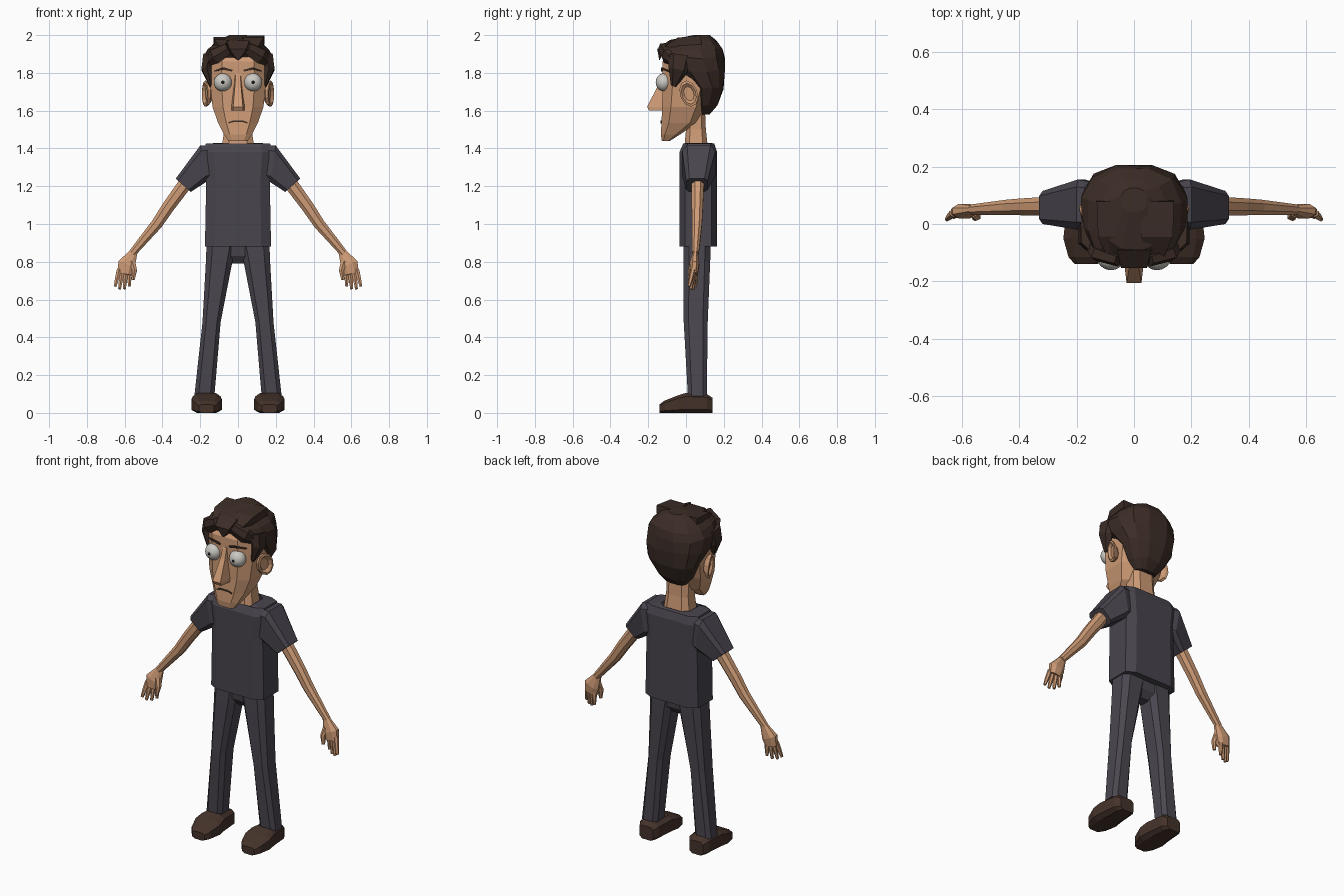
import bpy, bmesh, math, random
from mathutils import Vector

random.seed(4)
cube = bpy.data.objects.get("Cube")
if cube:
    bpy.data.objects.remove(cube, do_unlink=True)


def material(name, *rgb):
    mat = bpy.data.materials.new(name)
    mat.use_nodes = True
    mat.diffuse_color = (*rgb, 1)
    bsdf = next(node for node in mat.node_tree.nodes if node.type == 'BSDF_PRINCIPLED')
    bsdf.inputs["Base Color"].default_value = (*rgb, 1)
    return mat


SKIN = material("skin", 0.62, 0.33, 0.18)
SHIRT = material("shirt_cloth", 0.065, 0.058, 0.075)
PANTS = material("trouser_cloth", 0.07, 0.062, 0.08)
HAIR = material("dark_hair", 0.045, 0.026, 0.02)
SHOE = material("shoe_leather", 0.058, 0.032, 0.023)
WHITE = material("eye_white", 0.6, 0.59, 0.55)
BLACK = material("pupil_black", 0.01, 0.01, 0.01)


def add_object(name, bm, materials):
    mesh = bpy.data.meshes.new(name)
    bm.to_mesh(mesh)
    for mat in materials:
        mesh.materials.append(mat)
    bpy.context.collection.objects.link(bpy.data.objects.new(name, mesh))


def finish(name, bm, *materials, pair=False):
    """Make the object; a pair gives the left one and its mirrored twin."""
    bmesh.ops.recalc_face_normals(bm, faces=bm.faces)
    add_object("left_" + name if pair else name, bm, materials)
    if pair:
        for vert in bm.verts:
            vert.co.x *= -1
        bmesh.ops.reverse_faces(bm, faces=bm.faces)
        add_object("right_" + name, bm, materials)
    bm.free()


def ring(centre, u, v, sides=8, power=0.6):
    """Rounded-box outline with half axes u and v; a lower power is boxier."""
    def rounded(value):
        return math.copysign(abs(value / math.cos(math.pi / sides)) ** power, value)

    angles = [(i + 0.5) * math.tau / sides for i in range(sides)]
    return [Vector(centre) + Vector(u) * rounded(math.cos(a)) + Vector(v) * rounded(math.sin(a))
            for a in angles]


def slab(z, half_width, front, back, x=0, **shape):
    """Level outline between a front and a back depth."""
    return ring((x, (front + back) / 2, z), (half_width, 0, 0), (0, (back - front) / 2, 0), **shape)


def loft(name, rings, mat, pair=False, open_end=False):
    bm = bmesh.new()
    rows = [[bm.verts.new(point) for point in outline] for outline in rings]
    for low, high in zip(rows, rows[1:]):
        for i in range(len(low)):
            bm.faces.new((low[i - 1], low[i], high[i], high[i - 1]))
    bm.faces.new(rows[0])
    if not open_end:
        bm.faces.new(rows[-1])
    finish(name, bm, mat, pair=pair)


def tube(name, path, widths, mat, flat=1, pair=False, sides=8):
    """Limb along a path; flat is its depth compared with its width."""
    path = [Vector(point) for point in path]
    rings = []
    for i, (point, width) in enumerate(zip(path, widths)):
        along = (path[min(i + 1, len(path) - 1)] - path[max(i - 1, 0)]).normalized()
        depth = Vector((0, 1, 0))
        depth = (depth - along * depth.dot(along)).normalized()
        rings.append(ring(point, along.cross(depth) * width, depth * width * flat, sides, power=0.9))
    loft(name, rings, mat, pair)


# Shirt body with a collar dipped at the front
collar = slab(1.43, 0.095, -0.02, 0.13)
for point in sorted(collar, key=lambda p: p.y)[:2]:
    point.z -= 0.045
    point.x *= 0.6
body = [(0.88, 0.175), (1.24, 0.168), (1.38, 0.185)]
loft("shirt_body", [slab(z, half, -0.035, 0.165, power=0.4) for z, half in body]
     + [slab(1.425, 0.17, -0.015, 0.15, power=0.4), collar], SHIRT, open_end=True)


# Sleeves, each section set by its upper and lower edge
def sleeve_section(upper, lower, front, back):
    upper, lower = (Vector((x, (front + back) / 2, z)) for x, z in (upper, lower))
    return ring((upper + lower) / 2, (upper - lower) / 2, (0, (back - front) / 2, 0), power=0.4)


loft("sleeve", [sleeve_section((0.12, 1.42), (0.12, 1.24), -0.01, 0.14),
                sleeve_section((0.2, 1.415), (0.165, 1.225), -0.02, 0.155),
                sleeve_section((0.33, 1.24), (0.25, 1.17), 0, 0.115)], SHIRT, pair=True)

# Arms and hands
tube("arm", [(0.26, 0.063, 1.24), (0.37, 0.06, 1.09), (0.43, 0.058, 1.0), (0.56, 0.05, 0.845)],
     (0.037, 0.033, 0.03, 0.02), SKIN, flat=0.9, pair=True)
tube("palm", [(0.55, 0.05, 0.855), (0.59, 0.045, 0.785), (0.6, 0.042, 0.735)],
     (0.02, 0.046, 0.038), SKIN, flat=0.55, pair=True)
tube("thumb", [(0.56, 0.04, 0.8), (0.548, 0.026, 0.755), (0.555, 0.02, 0.705)],
     (0.016, 0.013, 0.008), SKIN, pair=True, sides=6)

# Fingers fan out from the knuckle line, the middle two longest
for i, finger in enumerate(("index", "middle", "ring", "little")):
    knuckle = Vector((0.575, 0.05, 0.76)) + i * Vector((0.018, -0.004, 0))
    length = 0.105 if i in (1, 2) else 0.09
    tip = knuckle + length * Vector((math.sin(i * 0.08), -0.08 * i, -1))
    tube(finger + "_finger", [knuckle, knuckle.lerp(tip, 0.5), tip], (0.012, 0.011, 0.007),
         SKIN, pair=True, sides=6)

# Trousers
loft("trouser_seat", [slab(0.79, 0.035, 0.03, 0.09), slab(0.83, 0.08, 0, 0.12),
                      slab(0.91, 0.16, -0.01, 0.13)], PANTS)
loft("trouser_leg", [slab(0.91, 0.08, -0.014, 0.132, x=0.086), slab(0.8, 0.07, -0.014, 0.128, x=0.1),
                     slab(0.48, 0.048, -0.012, 0.115, x=0.14), slab(0.09, 0.053, 0.01, 0.11, x=0.178)],
     PANTS, pair=True)

# Shoes from heel to toe: depth, half width, height
shoe = [(0.14, 0.045, 0.08), (0.11, 0.064, 0.1), (0, 0.074, 0.106), (-0.05, 0.08, 0.09),
        (-0.115, 0.062, 0.064), (-0.14, 0.04, 0.045)]
loft("shoe", [ring((0.166, y, height / 2), (half, 0, 0), (0, 0, height / 2), power=0.5)
              for y, half, height in shoe], SHOE, pair=True)

# Neck and head
loft("neck", [slab(1.37, 0.09, -0.012, 0.12), slab(1.5, 0.073, 0, 0.105),
              slab(1.62, 0.073, 0, 0.1)], SKIN)
loft("head", [slab(1.44, 0.052, -0.128, -0.085), slab(1.475, 0.075, -0.133, -0.03),
              slab(1.535, 0.105, -0.13, 0.06), slab(1.62, 0.135, -0.126, 0.1),
              slab(1.75, 0.148, -0.125, 0.14), slab(1.86, 0.145, -0.125, 0.16),
              slab(1.94, 0.1, -0.085, 0.12)], SKIN)

# Nose, narrower along its ridge
nose = [(1.8, 0.018, -0.126), (1.74, 0.022, -0.145), (1.62, 0.037, -0.206), (1.6, 0.036, -0.195)]
loft("nose", [[(-half, -0.11, z), (-half * 0.7, ridge, z), (half * 0.7, ridge, z), (half, -0.11, z)]
              for z, half, ridge in nose], SKIN)

# Ears with a hollowed centre: distance out, scale
ear = [(0.138, 0.55), (0.16, 0.95), (0.175, 1), (0.178, 0.8), (0.164, 0.55)]
loft("ear", [ring((x, 0.015, 1.69), Vector((0.016, 0.046, 0)) * scale,
                  Vector((0, -0.012, 0.066)) * scale, sides=10, power=1)
             for x, scale in ear], SKIN, pair=True)

# Eyes, with the pupil on the forward pole
bm = bmesh.new()
bmesh.ops.create_uvsphere(bm, u_segments=20, v_segments=16, radius=0.048)
for face in bm.faces:
    face.smooth = True
    face.material_index = int(len(face.verts) == 3 and face.calc_center_median().z > 0)
for vert in bm.verts:
    x, y, z = vert.co
    vert.co = (0.08 + x, -0.118 - z * 0.88, 1.75 + y)
finish("eye", bm, WHITE, BLACK, pair=True)

# Brows and mouth
tube("eyebrow", [(0.03, -0.126, 1.812), (0.08, -0.126, 1.823), (0.122, -0.092, 1.81)],
     (0.005, 0.006, 0.004), HAIR, pair=True, sides=4)
tube("mouth", [(x, -0.13, 1.546 - 4 * x * x) for x in (-0.05, -0.025, 0.025, 0.05)],
     [0.004] * 4, HAIR, sides=4)

# Hair mass from nape to crown: height, half width, front, back
hair = [(1.58, 0.065, 0.06, 0.125), (1.63, 0.11, 0.045, 0.165), (1.72, 0.152, 0.03, 0.195),
        (1.81, 0.182, -0.06, 0.2), (1.88, 0.184, -0.115, 0.2), (1.925, 0.165, -0.142, 0.19),
        (1.97, 0.11, -0.09, 0.155), (2, 0.045, 0.04, 0.125)]
outlines = [slab(*level, sides=12, power=0.85) for level in hair]
for outline in outlines[1:-1]:
    for point in outline:
        point += Vector([random.uniform(-0.006, 0.006) for axis in range(3)])
loft("hair_mass", outlines, HAIR)

# Fringe, side locks, sideburns and crown tufts
tube("fringe_lock", [(0, -0.08, 1.95), (0, -0.138, 1.915), (0, -0.14, 1.868)],
     (0.06, 0.045, 0.004), HAIR, flat=0.4, sides=4)
tube("side_lock", [(0.05, -0.125, 1.93), (0.12, -0.1, 1.89), (0.165, -0.06, 1.85)],
     (0.03, 0.04, 0.015), HAIR, flat=0.7, pair=True, sides=6)
tube("sideburn", [(0.15, -0.03, 1.89), (0.165, -0.04, 1.82), (0.142, -0.065, 1.73)],
     (0.035, 0.028, 0.008), HAIR, flat=1.7, pair=True, sides=6)
for name, x, rise in (("left", 0.08, 0.01), ("right", -0.07, 0)):
    tube(name + "_crown_tuft", [(x, 0.08, 1.965 + rise), (x, -0.04, 1.955 + rise), (x, -0.12, 1.925)],
         (0.06, 0.055, 0.02), HAIR, flat=0.4, sides=4)
